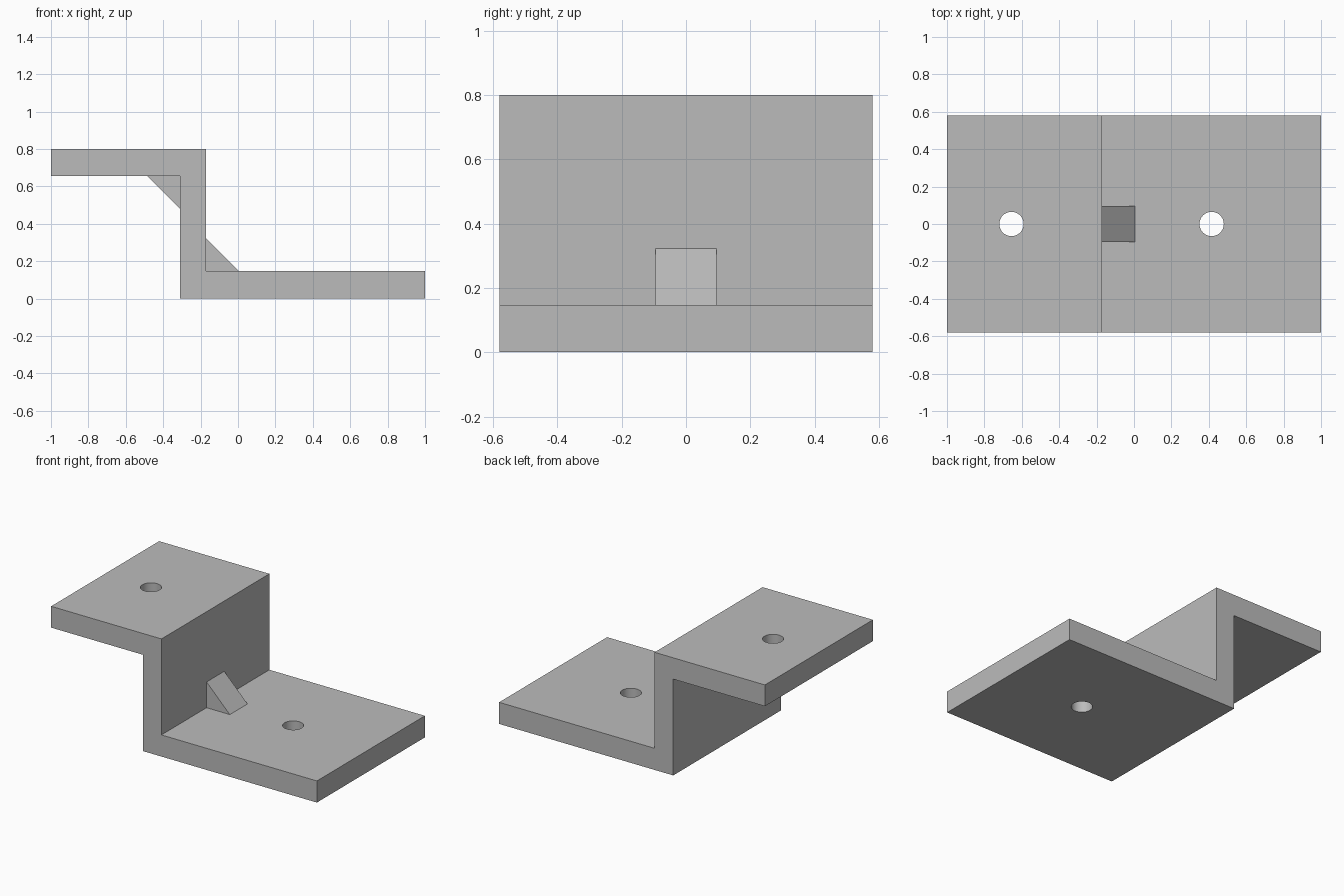
import bpy
import bmesh
from mathutils import Vector

cube = bpy.data.objects.get("Cube")
if cube:
    bpy.data.objects.remove(cube, do_unlink=True)

# Single grey material
grey = bpy.data.materials.new("plain_grey")
grey.use_nodes = True
colour = (0.5, 0.5, 0.5, 1)
grey.diffuse_color = colour
grey.node_tree.nodes["Principled BSDF"].inputs["Base Color"].default_value = colour

# Shared dimensions
DEPTH = 1.16
TOP, UPPER_BASE, LOWER_TOP = 0.8, 0.655, 0.147
WALL_LEFT, WALL_RIGHT = -0.31, -0.17
LEG = 0.175


def extrude_profile(name, profile, depth):
    """Extrude an x-z outline along y, centred on y = 0."""
    bm = bmesh.new()
    face = bm.faces.new([bm.verts.new((x, -depth / 2, z)) for x, z in profile])
    new = bmesh.ops.extrude_face_region(bm, geom=[face])["geom"]
    bmesh.ops.translate(bm, vec=Vector((0, depth, 0)),
                        verts=[v for v in new if isinstance(v, bmesh.types.BMVert)])
    bmesh.ops.recalc_face_normals(bm, faces=bm.faces)
    mesh = bpy.data.meshes.new(name)
    bm.to_mesh(mesh)
    bm.free()
    mesh.materials.append(grey)
    obj = bpy.data.objects.new(name, mesh)
    bpy.context.collection.objects.link(obj)
    return obj


def drill(obj, x, z):
    """Cut a round vertical hole through a flange."""
    bpy.ops.mesh.primitive_cylinder_add(vertices=48, radius=0.065, depth=0.4,
                                        location=(x, 0, z))
    cutter = bpy.context.object
    cutter.name = "hole_cutter"
    cutter.hide_render = True
    cutter.data.materials.append(grey)
    mod = obj.modifiers.new("hole", "BOOLEAN")
    mod.operation = "DIFFERENCE"
    mod.solver = "EXACT"
    mod.object = cutter
    bpy.context.view_layer.objects.active = obj
    bpy.ops.object.modifier_apply(modifier=mod.name)
    bpy.data.objects.remove(cutter, do_unlink=True)


# Stepped bracket body
bracket = extrude_profile("bracket_body", [
    (-1, UPPER_BASE), (WALL_LEFT, UPPER_BASE), (WALL_LEFT, 0), (1, 0),
    (1, LOWER_TOP), (WALL_RIGHT, LOWER_TOP), (WALL_RIGHT, TOP), (-1, TOP)], DEPTH)

# Bolt holes in the upper and lower flanges
drill(bracket, -0.655, TOP)
drill(bracket, 0.415, 0)
bpy.ops.object.select_all(action="DESELECT")
bracket.select_set(True)
bpy.context.view_layer.objects.active = bracket
bpy.ops.object.shade_smooth_by_angle(angle=0.5)

# Triangular gussets in the two inner corners
for name, x, z, side in (("lower_gusset", WALL_RIGHT, LOWER_TOP, 1),
                         ("upper_gusset", WALL_LEFT, UPPER_BASE, -1)):
    extrude_profile(name, [(x, z), (x + side * LEG, z), (x, z + side * LEG)], 0.19)
